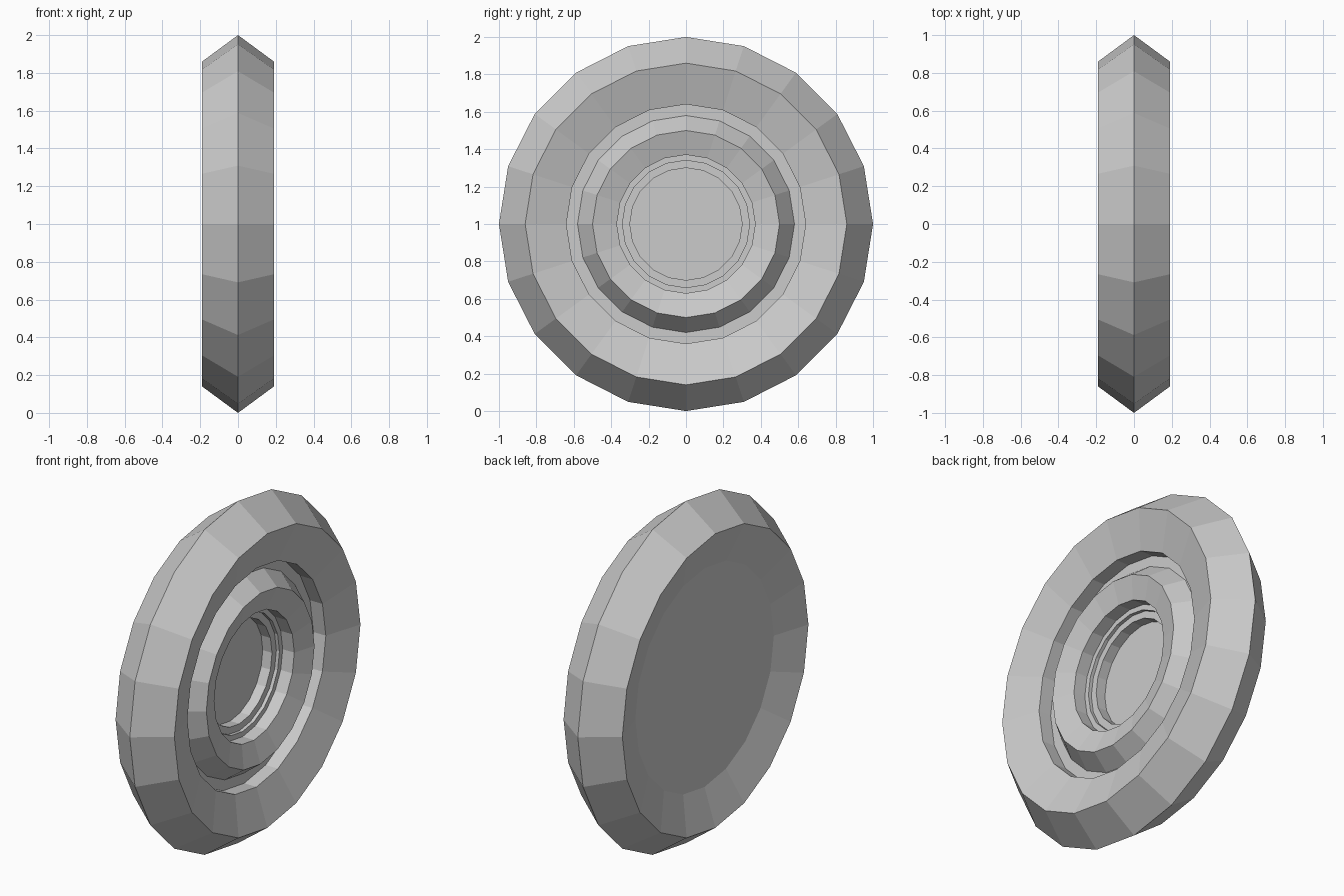
import bpy, bmesh
from math import sin, cos, pi

if "Cube" in bpy.data.objects:
    bpy.data.objects.remove(bpy.data.objects["Cube"])

SIDES = 20


def lathe(name, profile):
    """Spin an (x, radius) profile about the X axis; both ends are capped."""
    bm = bmesh.new()
    rings = []
    for x, r in profile:
        rings.append([bm.verts.new((x, r * sin(2 * pi * i / SIDES),
                                    1 + r * cos(2 * pi * i / SIDES)))
                      for i in range(SIDES)])
    for a, b in zip(rings, rings[1:]):
        for i in range(SIDES):
            j = (i + 1) % SIDES
            bm.faces.new((a[i], a[j], b[j], b[i]))
    bm.faces.new(rings[0])
    bm.faces.new(rings[-1])
    bmesh.ops.recalc_face_normals(bm, faces=bm.faces)
    mesh = bpy.data.meshes.new(name)
    bm.to_mesh(mesh)
    bm.free()
    obj = bpy.data.objects.new(name, mesh)
    bpy.context.collection.objects.link(obj)
    return obj


lathe("wheel_disc", [
    # dished back and bevelled rim
    (-0.12, 0.64), (-0.19, 0.86), (0, 1.0), (0.19, 0.86),
    # dished front and groove
    (0.12, 0.64), (0.04, 0.64), (0.04, 0.58),
    # raised hub ring
    (0.145, 0.50), (0.105, 0.37),
    # stepped centre recess
    (0.03, 0.37), (0.03, 0.34), (0.01, 0.34), (0.01, 0.30), (-0.05, 0.30),
])
